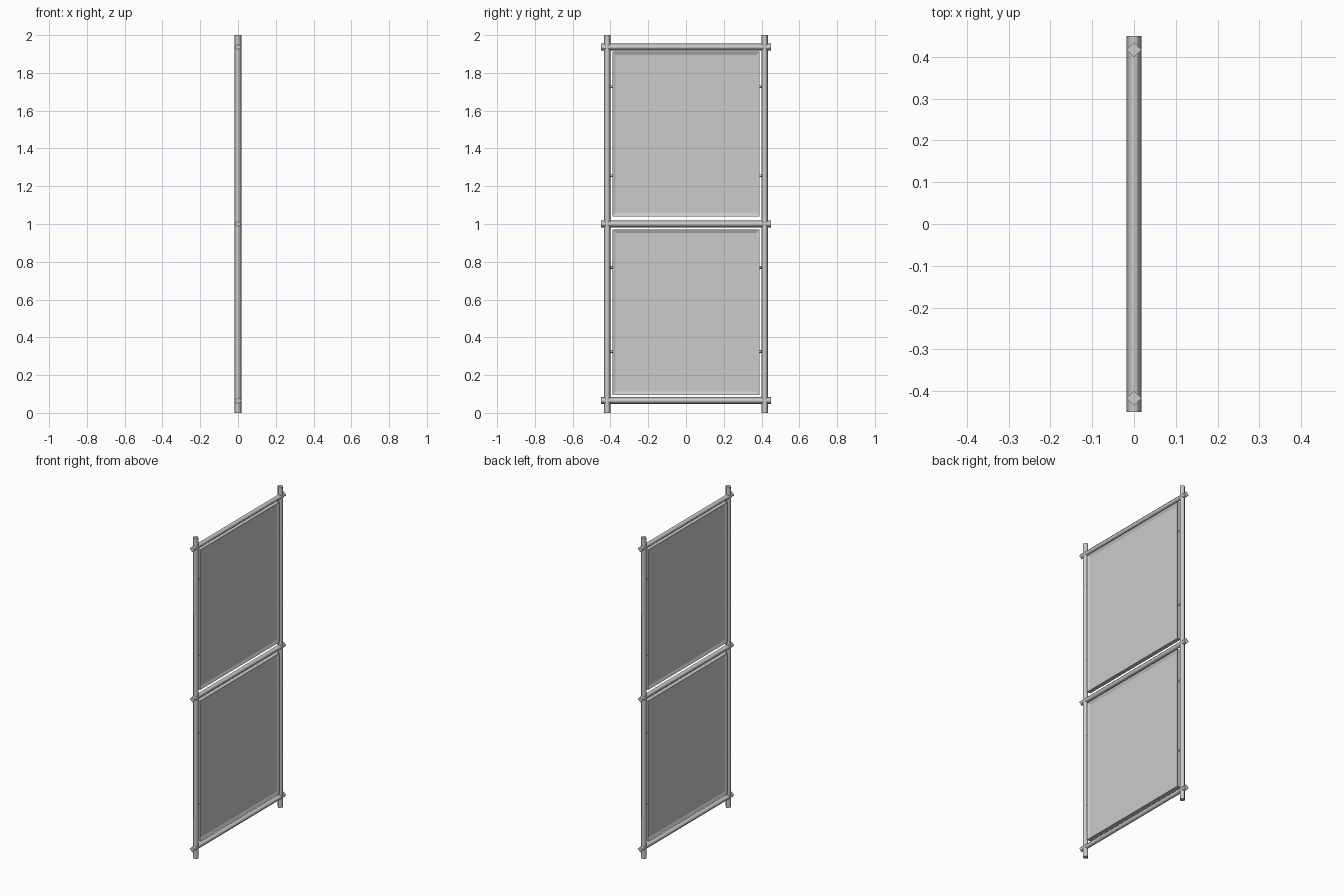
import bpy
import bmesh
from mathutils import Vector

cube = bpy.data.objects.get("Cube")
if cube:
    bpy.data.objects.remove(cube, do_unlink=True)

metal = bpy.data.materials.new("grey_metal")
metal.use_nodes = True
COLOUR = (0.6, 0.6, 0.6, 1)
metal.diffuse_color = COLOUR
metal.node_tree.nodes["Principled BSDF"].inputs["Base Color"].default_value = COLOUR


def finish(name, bm):
    bmesh.ops.recalc_face_normals(bm, faces=bm.faces[:])
    mesh = bpy.data.meshes.new(name)
    bm.to_mesh(mesh)
    bm.free()
    mesh.materials.append(metal)
    obj = bpy.data.objects.new(name, mesh)
    bpy.context.collection.objects.link(obj)
    return obj


def tube(name, start, end, radius):
    """Four-sided bar, smooth along its sides with crisp end caps."""
    start, end = Vector(start), Vector(end)
    bm = bmesh.new()
    bmesh.ops.create_cone(bm, cap_ends=True, segments=4, radius1=radius,
                          radius2=radius, depth=(end - start).length)
    for face in bm.faces:
        face.smooth = abs(face.normal.z) < 0.5
    for edge in bm.edges:
        edge.smooth = abs(edge.verts[0].co.z - edge.verts[1].co.z) > 0.001
    turn = Vector((0, 0, 1)).rotation_difference(end - start).to_matrix()
    bmesh.ops.rotate(bm, verts=bm.verts, matrix=turn)
    bmesh.ops.translate(bm, verts=bm.verts, vec=(start + end) / 2)
    return finish(name, bm)


def panel(name, z0, z1):
    """Slab with a rim left standing around a recessed sheet on both sides."""
    bm = bmesh.new()
    bmesh.ops.create_cube(bm, size=1)
    bmesh.ops.scale(bm, verts=bm.verts, vec=(2 * RIM_DEPTH, 2 * PANEL_Y, z1 - z0))
    bmesh.ops.translate(bm, verts=bm.verts, vec=(0, 0, (z0 + z1) / 2))
    sides = [f for f in bm.faces if abs(f.normal.x) > 0.9]
    bmesh.ops.inset_individual(bm, faces=sides, thickness=RIM_WIDTH)
    for face in sides:
        for vert in face.verts:
            vert.co.x *= SHEET_DEPTH / RIM_DEPTH
    return finish(name, bm)


POLE_Y, RADIUS = 0.417, 0.018
PANEL_Y, RIM_WIDTH = 0.39, 0.025
RIM_DEPTH, SHEET_DEPTH = 0.012, 0.004

# Upright poles
for side, y in (("front", -POLE_Y), ("back", POLE_Y)):
    tube(side + "_pole", (0, y, 0), (0, y, 2), RADIUS)

# Cross rails
for level, z in (("bottom", 0.065), ("middle", 1.0), ("top", 1.937)):
    tube(level + "_rail", (0, -0.45, z), (0, 0.45, z), RADIUS)

# Framed panels, each held by four short pins
for level, z0, z1, pins in (("lower", 0.095, 0.971, (0.325, 0.77)),
                            ("upper", 1.04, 1.913, (1.255, 1.727))):
    panel(level + "_panel", z0, z1)
    for z in pins:
        for side, s in (("front", -1), ("back", 1)):
            tube(f"{level}_{side}_pin", (0, s * 0.38, z), (0, s * POLE_Y, z), 0.007)
